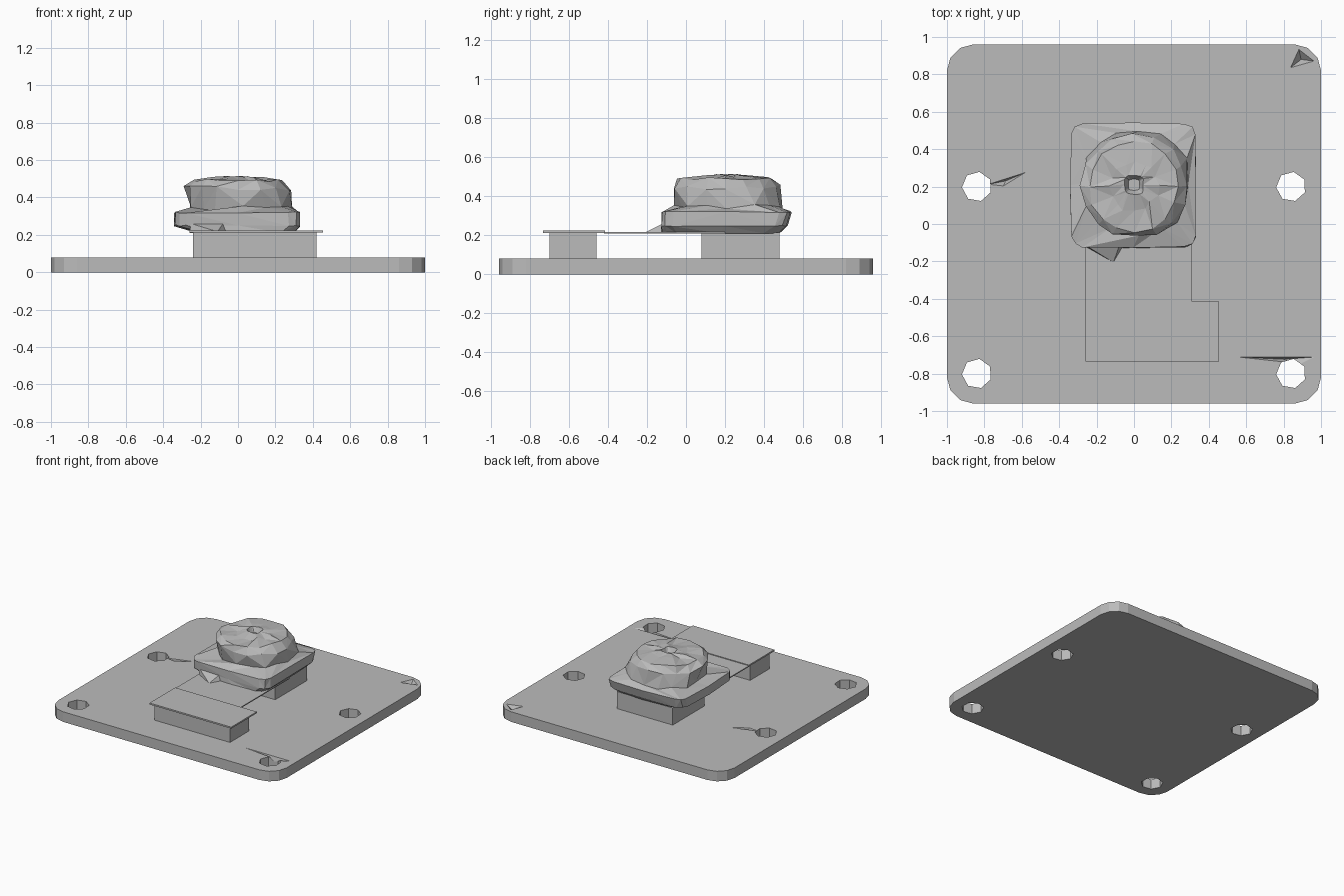
import bpy, bmesh, math, random
from mathutils import Vector

random.seed(4)
scene = bpy.context.scene
if "Cube" in bpy.data.objects:
    bpy.data.objects.remove(bpy.data.objects["Cube"], do_unlink=True)

grey = bpy.data.materials.new("plain grey")
grey.use_nodes = True
colour = (0.5, 0.5, 0.5, 1)
grey.diffuse_color = colour
grey.node_tree.nodes["Principled BSDF"].inputs["Base Color"].default_value = colour


def finish(name, bm):
    bmesh.ops.recalc_face_normals(bm, faces=bm.faces)
    mesh = bpy.data.meshes.new(name)
    bm.to_mesh(mesh)
    bm.free()
    mesh.materials.append(grey)
    obj = bpy.data.objects.new(name, mesh)
    scene.collection.objects.link(obj)
    return obj


def prism(name, outline, z0, z1):
    bm = bmesh.new()
    base = bm.faces.new([bm.verts.new((x, y, z0)) for x, y in outline])
    top = bmesh.ops.extrude_face_region(bm, geom=[base])["geom"]
    for v in top:
        if isinstance(v, bmesh.types.BMVert):
            v.co.z = z1
    return finish(name, bm)


def box(name, x0, x1, y0, y1, z0, z1):
    return prism(name, [(x0, y0), (x1, y0), (x1, y1), (x0, y1)], z0, z1)


def hull(name, points):
    bm = bmesh.new()
    for p in points:
        bm.verts.new(p)
    bmesh.ops.convex_hull(bm, input=bm.verts)
    return finish(name, bm)


def cut(target, cutter):
    mod = target.modifiers.new(cutter.name, 'BOOLEAN')
    mod.operation = 'DIFFERENCE'
    mod.solver = 'EXACT'
    mod.object = cutter
    cutter.hide_render = True
    cutter.hide_viewport = True
    cutter.display_type = 'WIRE'


# Base plate with rounded corners
corner = 0.14
outline = []
for i, (sx, sy) in enumerate([(1, 1), (-1, 1), (-1, -1), (1, -1)]):
    for k in range(4):
        a = math.radians(90 * i + 30 * k)
        outline.append((sx * (1 - corner) + corner * math.cos(a),
                        sy * (0.96 - corner) + corner * math.sin(a)))
plate = prism("base_plate", outline, 0, 0.08)

# Screw holes through the plate
for x in (-0.84, 0.84):
    for y in (-0.8, 0.2):
        ring = [(x + 0.08 * math.cos(math.tau * k / 7 + 0.5),
                 y + 0.08 * math.sin(math.tau * k / 7 + 0.5)) for k in range(7)]
        cut(plate, prism("hole_cutter", ring, -0.1, 0.2))

# Shallow gouges beside the holes
for tri in ([(-0.79, 0.21), (-0.57, 0.28), (-0.7, 0.2)],
            [(0.53, -0.71), (0.98, -0.71), (0.9, -0.75)],
            [(0.83, 0.83), (0.97, 0.87), (0.88, 0.94)]):
    mid = sum((Vector(p) for p in tri), Vector((0, 0))) / 3
    cut(plate, hull("gouge_cutter",
                    [(x, y, 0.085) for x, y in tri] + [(mid.x, mid.y, 0.04)]))

# Supports and the thin sheet bridging them
box("front_support", -0.24, 0.42, -0.70, -0.46, 0.08, 0.212)
box("rear_support", -0.22, 0.27, 0.08, 0.48, 0.08, 0.215)
box("front_shelf", -0.26, 0.455, -0.735, -0.415, 0.212, 0.224)
box("bridge_sheet", -0.26, 0.31, -0.42, 0.2, 0.21, 0.218)

# Crumpled head: squarish skirt, round crown, small dimple on top
# (z, x min, x max, y min, y max, squareness, roughness)
RINGS = [
    (0.21, -0.22, 0.30, -0.13, 0.48, 6, 0),
    (0.25, -0.34, 0.335, -0.13, 0.52, 9, 0.004),
    (0.32, -0.34, 0.335, -0.13, 0.545, 9, 0.004),
    (0.345, -0.26, 0.29, -0.05, 0.49, 2.4, 0.015),
    (0.45, -0.28, 0.285, -0.07, 0.475, 2, 0.014),
    (0.492, -0.24, 0.24, -0.04, 0.44, 2, 0.008),
    (0.498, -0.13, 0.13, 0.07, 0.33, 2, 0.012),
    (0.512, -0.05, 0.05, 0.16, 0.26, 4, 0.003),
    (0.475, -0.03, 0.03, 0.18, 0.24, 4, 0),
]
SIDES = 16


def power(value, n):
    return math.copysign(abs(value) ** (2 / n), value)


bm = bmesh.new()
loops = []
for z, x0, x1, y0, y1, n, rough in RINGS:
    loop = []
    for k in range(SIDES):
        a = math.tau * k / SIDES
        x = (x0 + x1) / 2 + (x1 - x0) / 2 * power(math.cos(a), n)
        y = (y0 + y1) / 2 + (y1 - y0) / 2 * power(math.sin(a), n)
        shift = [random.uniform(-rough, rough) for _ in range(3)]
        loop.append(bm.verts.new(Vector((x, y, z)) + Vector(shift)))
    loops.append(loop)
for low, high in zip(loops, loops[1:]):
    for k in range(SIDES):
        j = (k + 1) % SIDES
        if random.random() < 0.5:
            bm.faces.new((low[k], low[j], high[j]))
            bm.faces.new((low[k], high[j], high[k]))
        else:
            bm.faces.new((low[k], low[j], high[k]))
            bm.faces.new((low[j], high[j], high[k]))
bm.faces.new(loops[0])
bm.faces.new(loops[-1])
finish("crumpled_head", bm)

# Pointed flap at the front of the head
hull("front_flap", [(-0.26, -0.12, 0.217), (-0.06, -0.12, 0.217),
                    (-0.11, -0.205, 0.217), (-0.25, -0.12, 0.26),
                    (-0.08, -0.12, 0.26)])
